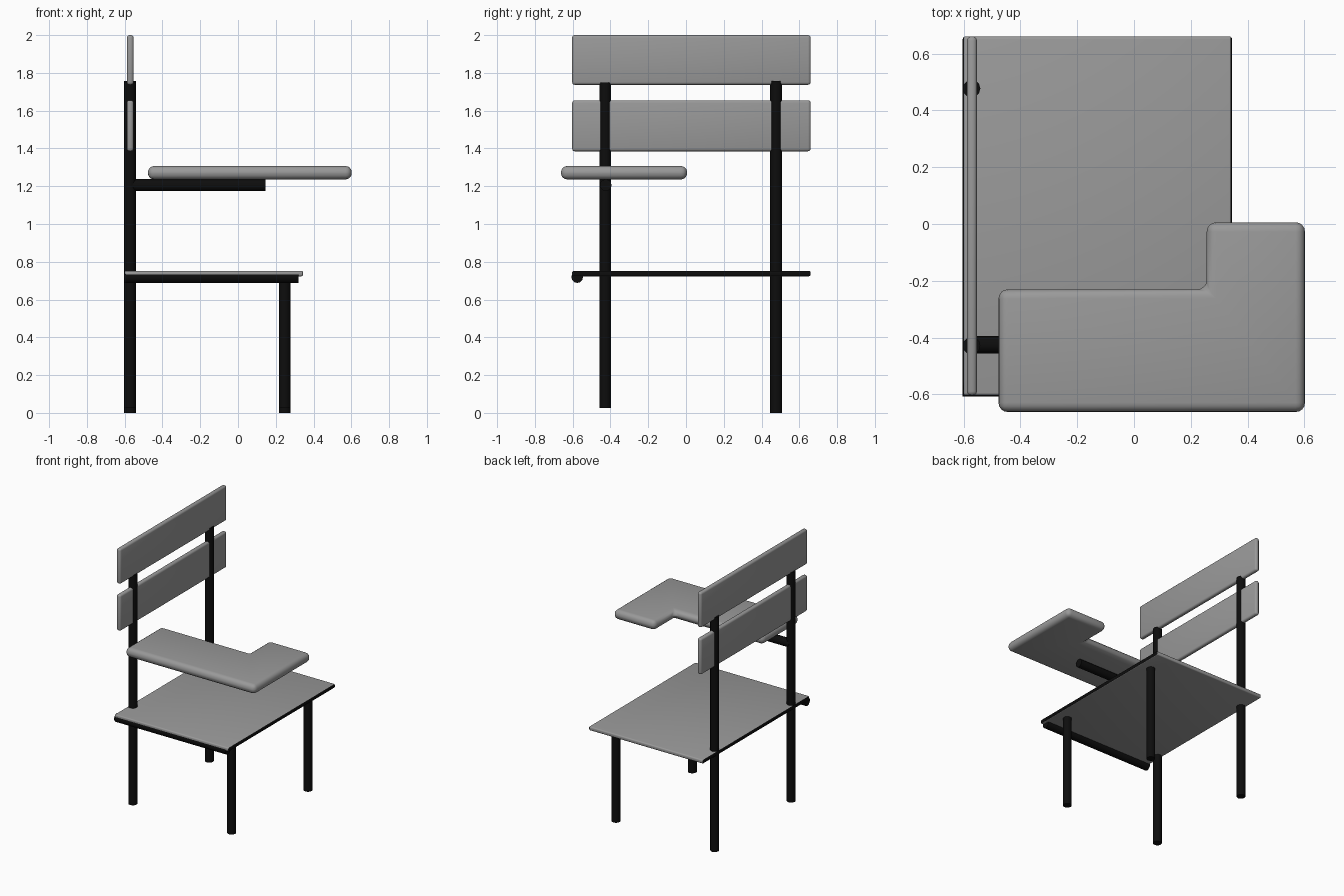
import bpy, bmesh, math
from mathutils import Vector

if "Cube" in bpy.data.objects:
    bpy.data.objects.remove(bpy.data.objects["Cube"])


def material(name, c):
    m = bpy.data.materials.new(name)
    m.diffuse_color = (*c, 1)
    m.use_nodes = True
    m.node_tree.nodes["Principled BSDF"].inputs["Base Color"].default_value = m.diffuse_color
    return m


grey = material("grey_board", (0.32, 0.32, 0.32))
black = material("black_frame", (0.004, 0.004, 0.004))


def finish(ob, mat, bevel=0, segments=3):
    ob.data.materials.append(mat)
    bpy.context.view_layer.objects.active = ob
    ob.select_set(True)
    if bevel:
        b = ob.modifiers.new("bevel", 'BEVEL')
        b.width, b.segments, b.limit_method = bevel, segments, 'ANGLE'
        bpy.ops.object.modifier_apply(modifier="bevel")
    bpy.ops.object.shade_smooth_by_angle(angle=math.radians(40))
    ob.select_set(False)
    return ob


def prism(name, outline, z0, z1, mat, bevel, segments=3):
    """Board from a plan outline, with rounded edges."""
    bm = bmesh.new()
    f = bm.faces.new([bm.verts.new((x, y, z0)) for x, y in outline])
    r = bmesh.ops.extrude_face_region(bm, geom=[f])
    for v in r["geom"]:
        if isinstance(v, bmesh.types.BMVert):
            v.co.z = z1
    bmesh.ops.recalc_face_normals(bm, faces=bm.faces)
    me = bpy.data.meshes.new(name)
    bm.to_mesh(me)
    bm.free()
    ob = bpy.data.objects.new(name, me)
    bpy.context.collection.objects.link(ob)
    return finish(ob, mat, bevel, segments)


def board(name, x0, x1, y0, y1, z0, z1, bevel):
    return prism(name, [(x0, y0), (x1, y0), (x1, y1), (x0, y1)], z0, z1, grey, bevel)


def tube(name, a, b, r=0.031):
    a, b = Vector(a), Vector(b)
    d = b - a
    bpy.ops.mesh.primitive_cylinder_add(vertices=12, radius=r, depth=d.length,
                                        location=(a + b) / 2,
                                        rotation=d.to_track_quat('Z', 'Y').to_euler())
    ob = bpy.context.object
    ob.name = name
    return finish(ob, black)


# Seat, with black edge strips on its two x ends
seat = board("seat", -0.603, 0.345, -0.603, 0.66, 0.723, 0.752, 0.009)
seat.data.materials.append(black)
for p in seat.data.polygons:
    if abs(p.normal.x) > 0.6:
        p.material_index = 1

# Back slats
board("lower_back_slat", -0.588, -0.553, -0.603, 0.66, 1.385, 1.655, 0.014)
board("upper_back_slat", -0.588, -0.553, -0.603, 0.66, 1.737, 2.0, 0.014)

# Legs: rear ones run up to the slats
for side, y, z0, top in (("right", -0.428, 0.025, 1.748), ("left", 0.477, 0.0, 1.757)):
    tube("rear_leg_" + side, (-0.572, y, z0), (-0.572, y, top))
    tube("front_leg_" + side, (0.247, y, z0), (0.247, y, 0.73))

# Rail under the seat edge and arm under the writing tablet
tube("seat_rail", (-0.603, -0.576, 0.719), (0.32, -0.576, 0.719))
tube("tablet_arm", (-0.575, -0.425, 1.206), (0.145, -0.425, 1.206))

# L-shaped writing tablet
prism("writing_tablet",
      [(-0.477, -0.662), (0.602, -0.662), (0.602, 0.006), (0.256, 0.006),
       (0.256, -0.23), (-0.477, -0.23)], 1.236, 1.307, grey, 0.033, 4)
